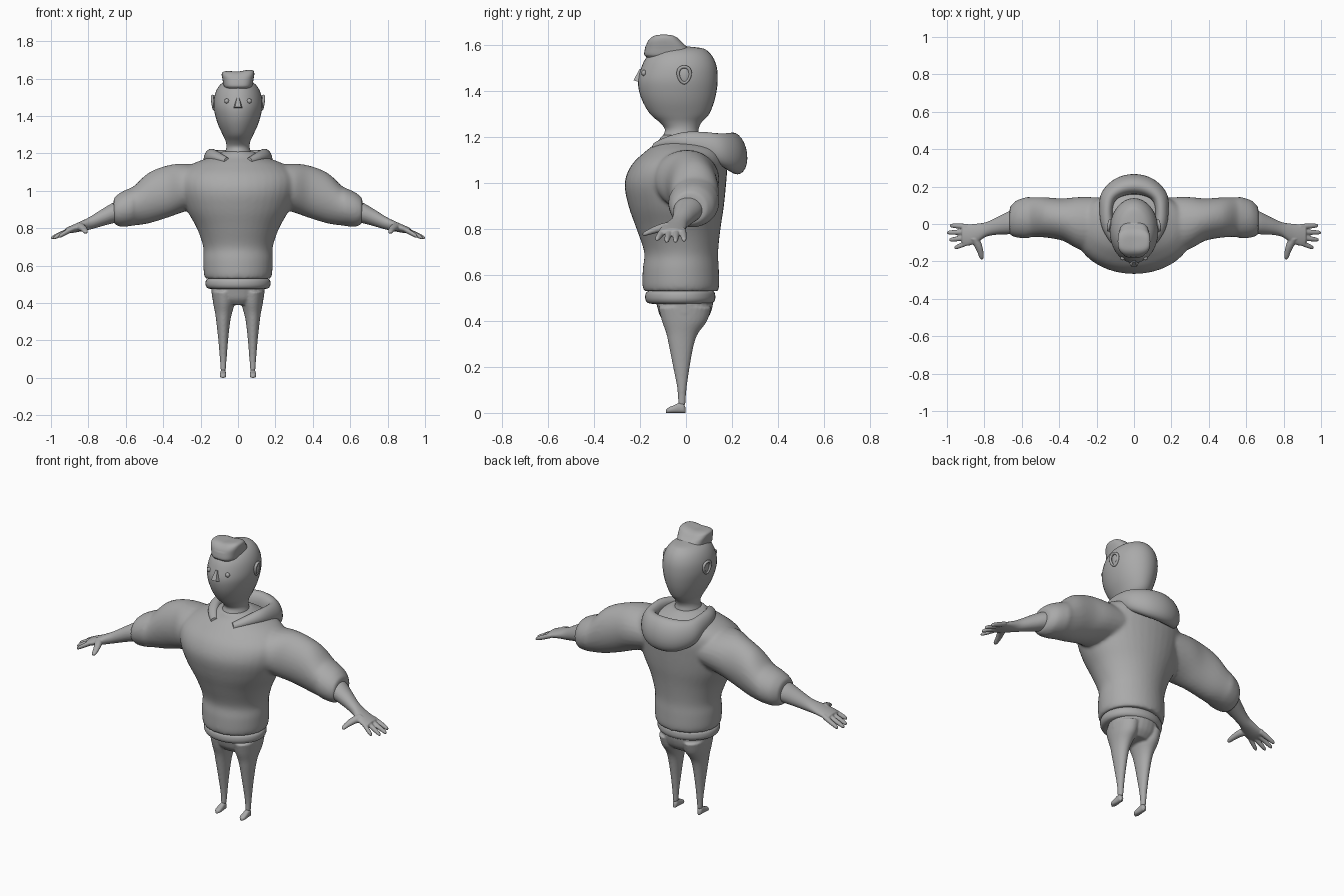
import bpy, bmesh, math
from mathutils import Vector

grey = bpy.data.materials.new("plain_grey")
grey.diffuse_color = (0.4, 0.4, 0.4, 1)


def catmull(rows, steps):
    """Smoothly interpolate rows of numbers."""
    out = []
    for i in range(len(rows) - 1):
        a, b, c, d = rows[max(i - 1, 0)], rows[i], rows[i + 1], rows[min(i + 2, len(rows) - 1)]
        for k in range(steps):
            t = k / steps
            out.append([q + 0.5 * t * (r - p + t * (2 * p - 5 * q + 4 * r - s + t * (3 * (q - r) + s - p)))
                        for p, q, r, s in zip(a, b, c, d)])
    return out + [list(rows[-1])]


def loft(bm, rows, n=28, steps=4, power=1.0):
    """Skin rings given as centre + two radius vectors (9 numbers each)."""
    rings = []
    for r in catmull(rows, steps):
        c, u, v = Vector(r[:3]), Vector(r[3:6]), Vector(r[6:])
        ring = []
        for k in range(n):
            co, si = math.cos(math.tau * k / n), math.sin(math.tau * k / n)
            co = math.copysign(abs(co) ** power, co)
            si = math.copysign(abs(si) ** power, si)
            ring.append(bm.verts.new(c + u * co + v * si))
        rings.append(ring)
    for p, q in zip(rings, rings[1:]):
        for k in range(n):
            bm.faces.new((p[k], p[(k + 1) % n], q[(k + 1) % n], q[k]))
    bm.faces.new(rings[0][::-1])
    bm.faces.new(rings[-1])


def level(z, w, y0, y1, x=0.0):
    """Horizontal ring: height, half width, front, back."""
    return (x, (y0 + y1) / 2, z, w, 0, 0, 0, (y1 - y0) / 2, 0)


def slab(s, x, z0, z1, y0, y1):
    """Ring across an arm: bottom, top, front, back."""
    return (s * x, (y0 + y1) / 2, (z0 + z1) / 2, 0, (y1 - y0) / 2, 0, 0, 0, (z1 - z0) / 2)


def finish(name, bm, voxel=0, smooth=0, angle=50):
    bmesh.ops.recalc_face_normals(bm, faces=bm.faces)
    me = bpy.data.meshes.new(name)
    bm.to_mesh(me)
    bm.free()
    me.materials.append(grey)
    ob = bpy.data.objects.new(name, me)
    bpy.context.collection.objects.link(ob)
    bpy.ops.object.select_all(action='DESELECT')
    ob.select_set(True)
    bpy.context.view_layer.objects.active = ob
    if voxel:
        m = ob.modifiers.new("fuse", 'REMESH')
        m.mode, m.voxel_size, m.use_smooth_shade = 'VOXEL', voxel, True
        m = ob.modifiers.new("soften", 'SMOOTH')
        m.factor, m.iterations = 0.5, smooth
    else:
        bpy.ops.object.shade_smooth_by_angle(angle=math.radians(angle))
    return ob


def ball(bm, loc, radii):
    vs = bmesh.ops.create_uvsphere(bm, u_segments=20, v_segments=12, radius=1)["verts"]
    for v in vs:
        v.co = Vector(loc) + Vector([a * b for a, b in zip(v.co, radii)])


# Sweater: trunk and sleeves fused into one soft surface
bm = bmesh.new()
loft(bm, [level(*r) for r in (
    (.53, .175, -.185, .14), (.56, .183, -.19, .145), (.63, .186, -.188, .143),
    (.70, .186, -.182, .14), (.80, .22, -.215, .15), (.90, .275, -.25, .165),
    (1.0, .31, -.267, .175), (1.08, .31, -.237, .18), (1.14, .25, -.175, .17),
    (1.18, .15, -.125, .13), (1.21, .085, -.105, .07))], 40)
for s in (-1, 1):
    loft(bm, [slab(s, *r) for r in (
        (.12, .93, 1.13, -.15, .14), (.28, .89, 1.145, -.14, .145),
        (.38, .855, 1.135, -.09, .137), (.48, .825, 1.095, -.072, .143),
        (.55, .815, 1.03, -.07, .143), (.57, .812, 1.018, -.078, .145),
        (.63, .808, .99, -.072, .125), (.665, .825, .96, -.058, .09))])
finish("sweater", bm, 0.01, 6)

# Waistband below the sweater
bm = bmesh.new()
loft(bm, [level(*r) for r in (
    (.475, .145, -.15, .10), (.48, .163, -.168, .118), (.495, .173, -.177, .127),
    (.515, .173, -.177, .127), (.527, .166, -.17, .122), (.535, .15, -.15, .11))], 40)
finish("waistband", bm)

# Trousers: hips and two tapering legs
bm = bmesh.new()
loft(bm, [level(*r) for r in (
    (.39, .10, -.085, .07), (.42, .134, -.112, .10), (.46, .142, -.125, .115), (.50, .145, -.135, .12))])
for s in (-1, 1):
    loft(bm, [level(z, w, a, b, s * x) for z, x, w, a, b in (
        (.46, .075, .066, -.12, .11), (.40, .075, .058, -.105, .092),
        (.35, .077, .046, -.087, .055), (.30, .079, .037, -.076, .035),
        (.20, .079, .026, -.056, .016), (.10, .079, .018, -.037, .002), (.035, .079, .013, -.035, -.002))])
finish("trousers", bm, 0.006, 3)

# Feet
bm = bmesh.new()
for s in (-1, 1):
    loft(bm, [(s * .08, y, h, w, 0, 0, 0, 0, h) for y, w, h in (
        (-.003, .007, .012), (-.012, .014, .021), (-.03, .015, .022),
        (-.055, .017, .016), (-.075, .016, .012), (-.086, .006, .007))], 16, 3, .8)
finish("feet", bm)

# Forearms, palms, fingers and thumbs
bm = bmesh.new()
for s in (-1, 1):
    loft(bm, [slab(s, *r) for r in (
        (.62, .835, .95, -.05, .085), (.67, .826, .935, -.055, .068),
        (.73, .81, .9, -.057, .037), (.79, .793, .862, -.068, .01),
        (.84, .783, .837, -.1, .002), (.89, .774, .815, -.117, -.002), (.92, .772, .802, -.11, -.006))])
    for y0, y1, x1, z1 in ((-.014, -.008, .985, .752), (-.042, -.046, 1.0, .747),
                           (-.072, -.085, .988, .747), (-.1, -.128, .96, .755)):
        loft(bm, [(s * (.89 + (x1 - .89) * t), y0 + (y1 - y0) * t, .794 + (z1 - .794) * t,
                   0, r, 0, 0, 0, r) for t, r in
                  ((0, .015), (.4, .0145), (.75, .0125), (.95, .009), (1, .003))], 12, 3)
    loft(bm, [(s * x, y, z, r * 1.2, 0, 0, 0, 0, r) for x, y, z, r in (
        (.85, -.08, .81, .022), (.832, -.12, .802, .018), (.82, -.155, .79, .014),
        (.815, -.18, .78, .01), (.814, -.19, .777, .003))], 12, 3)
finish("hands", bm, 0.0045, 2)

# Hood lying around the neck and down the back
half = [(.06, -.135, 1.16, .018, .018), (.105, -.08, 1.178, .027, .026),
        (.14, -.01, 1.185, .032, .038), (.15, .07, 1.172, .034, .052),
        (.137, .145, 1.148, .042, .07), (.08, .195, 1.133, .05, .086)]
path = half + [(0, .213, 1.13, .053, .092)] + [(-x, y, z, a, b) for x, y, z, a, b in half[::-1]]
rows = []
for i, (x, y, z, a, b) in enumerate(path):
    p, q = path[max(i - 1, 0)], path[min(i + 1, len(path) - 1)]
    side = Vector((q[1] - p[1], p[0] - q[0], 0)).normalized()
    tilt = Vector((side.x * .12, side.y * .12, -1)).normalized()
    rows.append((x, y, z, *(side * a), *(tilt * b)))
bm = bmesh.new()
loft(bm, rows, 24, 5)
finish("hood", bm)

# Head and neck
bm = bmesh.new()
loft(bm, [level(*r) for r in (
    (1.17, .085, -.11, .07), (1.205, .07, -.1, .06), (1.235, .062, -.092, .055),
    (1.265, .066, -.115, .068), (1.30, .082, -.155, .1), (1.35, .105, -.186, .121),
    (1.40, .121, -.204, .133), (1.45, .13, -.209, .138), (1.50, .127, -.196, .135),
    (1.54, .114, -.178, .122), (1.57, .092, -.15, .1), (1.588, .06, -.11, .07),
    (1.597, .01, -.03, -.01))], 36)
finish("head", bm)

# Hair quiff above the forehead
bm = bmesh.new()
loft(bm, [level(*r) for r in (
    (1.50, .06, -.16, .02), (1.545, .07, -.17, .03), (1.56, .077, -.182, .03),
    (1.59, .082, -.178, .01), (1.615, .087, -.17, -.015), (1.633, .083, -.155, -.035),
    (1.642, .06, -.135, -.06), (1.643, .01, -.1, -.09))], 32, 4, .7)
for v in bm.verts:
    if v.co.z > 1.6:
        v.co.z += .06 * v.co.x * (v.co.z - 1.6) / .043 + .01 * (abs(v.co.x) / .08 - .6)
finish("hair_quiff", bm)

# Ears: flat shell with a raised rim
bm = bmesh.new()
for s in (-1, 1):
    ball(bm, (s * .125, -.006, 1.472), (.009, .026, .036))
    ring = []
    for k in range(25):
        t = math.tau * k / 24
        o = Vector((0, math.cos(t) * (1 + .2 * math.sin(t)), math.sin(t)))
        ring.append((s * (.131 - .004 * o.y + .004 * o.z), -.008 + .026 * o.y, 1.472 + .035 * o.z,
                     s * .008, 0, 0, 0, .007 * o.y, .007 * o.z))
    loft(bm, ring, 10, 1)
finish("ears", bm)

# Eyes
bm = bmesh.new()
for s in (-1, 1):
    ball(bm, (s * .06, -.183, 1.48), (.013, .011, .013))
finish("eyes", bm)

# Wedge nose
bm = bmesh.new()
for x, y, z in ((.024, -.19, 1.442), (.024, -.21, 1.442), (.016, -.228, 1.448),
                (.007, -.19, 1.497), (.006, -.203, 1.497)):
    for s in (-1, 1):
        bm.verts.new((s * x, y, z))
bmesh.ops.convex_hull(bm, input=bm.verts)
finish("nose", bm, angle=20)
